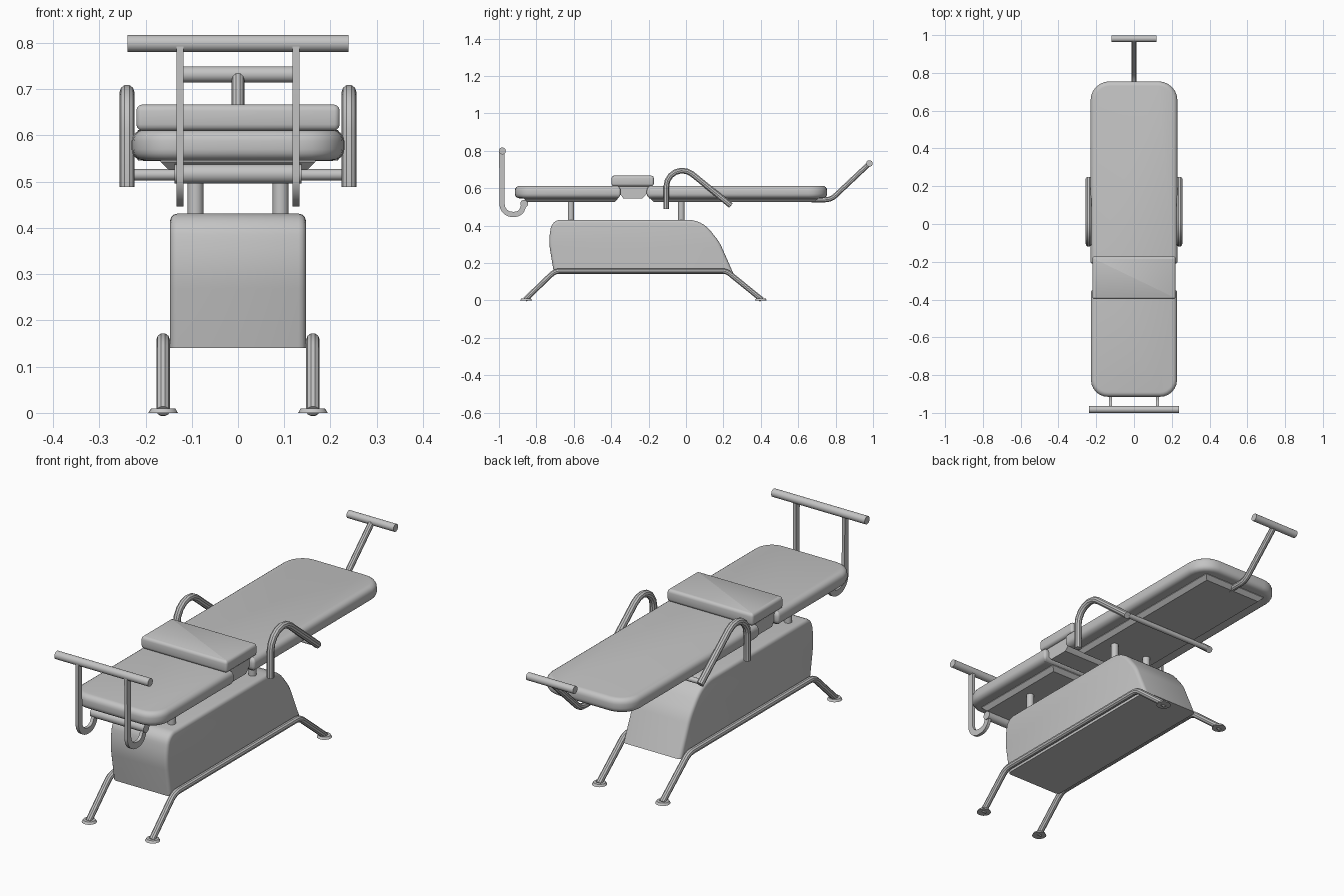
import bpy, bmesh, math
from mathutils import Vector

cube = bpy.data.objects.get("Cube")
if cube:
    bpy.data.objects.remove(cube, do_unlink=True)

# Single painted grey
grey = bpy.data.materials.new("plain grey")
grey.use_nodes = True
COLOUR = (0.55, 0.55, 0.55, 1)
grey.diffuse_color = COLOUR
grey.node_tree.nodes["Principled BSDF"].inputs["Base Color"].default_value = COLOUR


def finish(obj):
    obj.data.materials.clear()
    obj.data.materials.append(grey)
    bpy.ops.object.select_all(action='DESELECT')
    obj.select_set(True)
    bpy.context.view_layer.objects.active = obj
    bpy.ops.object.shade_smooth_by_angle(angle=math.radians(35))
    return obj


def fillet(points, closed=False, steps=6):
    """Round the corners of a 2D path given as (u, v, radius)."""
    out, n = [], len(points)
    for i, (u, v, r) in enumerate(points):
        p = Vector((u, v))
        if r == 0 or (not closed and i in (0, n - 1)):
            out.append(p)
            continue
        a = (Vector(points[i - 1][:2]) - p).normalized()
        b = (Vector(points[(i + 1) % n][:2]) - p).normalized()
        half = a.angle(b) / 2
        reach = r / math.tan(half)
        centre = p + (a + b).normalized() * (r / math.sin(half))
        start = (p + a * reach - centre).normalized()
        end = (p + b * reach - centre).normalized()
        for k in range(steps + 1):
            out.append(centre + start.slerp(end, k / steps).normalized() * r)
    return out


def prism(name, outline, axis, lo, hi, bevel=0, segments=3, skip=lambda e: False):
    """Extrude an outline along x (u,v = y,z) or z (u,v = x,y), rounding its rims."""
    place = (lambda p, h: (h, p.x, p.y)) if axis == 'x' else (lambda p, h: (p.x, p.y, h))
    bm = bmesh.new()
    a = [bm.verts.new(place(p, lo)) for p in outline]
    b = [bm.verts.new(place(p, hi)) for p in outline]
    caps = [bm.faces.new(a), bm.faces.new(b)]
    n = len(a)
    for i in range(n):
        j = (i + 1) % n
        bm.faces.new((a[i], a[j], b[j], b[i]))
    bmesh.ops.recalc_face_normals(bm, faces=bm.faces)
    if bevel:
        rims = [e for f in caps for e in f.edges if not skip(e)]
        bmesh.ops.bevel(bm, geom=rims, offset=bevel, segments=segments,
                        profile=0.5, affect='EDGES')
    mesh = bpy.data.meshes.new(name)
    bm.to_mesh(mesh)
    bm.free()
    obj = bpy.data.objects.new(name, mesh)
    bpy.context.collection.objects.link(obj)
    return finish(obj)


def tube(name, x, points, radius):
    """Round tube following a path in the plane at x."""
    curve = bpy.data.curves.new(name, 'CURVE')
    curve.dimensions = '3D'
    curve.bevel_depth = radius
    curve.bevel_resolution = 3
    curve.use_fill_caps = True
    path = fillet(points)
    spline = curve.splines.new('POLY')
    spline.points.add(len(path) - 1)
    for sp, p in zip(spline.points, path):
        sp.co = (x, p.x, p.y, 1)
    obj = bpy.data.objects.new(name, curve)
    bpy.context.collection.objects.link(obj)
    bpy.ops.object.select_all(action='DESELECT')
    obj.select_set(True)
    bpy.context.view_layer.objects.active = obj
    bpy.ops.object.convert(target='MESH')
    return finish(bpy.context.view_layer.objects.active)


def cylinder(name, location, r1, length, r2=None, along_x=False):
    bpy.ops.mesh.primitive_cone_add(
        vertices=20, radius1=r1, radius2=r1 if r2 is None else r2, depth=length,
        location=location, rotation=(0, math.pi / 2 if along_x else 0, 0))
    obj = bpy.context.object
    obj.name = name
    return finish(obj)


def pad_outline(w, y0, y1, r0, r1):
    return fillet([(-w, y0, r0), (w, y0, r0), (w, y1, r1), (-w, y1, r1)], True)


# Base housing with softened rims, sharp along the floor edge
housing = fillet([(-0.705, 0.14, 0), (-0.735, 0.32, 0.3), (-0.715, 0.431, 0.055),
                  (0.085, 0.431, 0.16), (0.18, 0.31, 0.25), (0.255, 0.14, 0)], True)
prism("base_housing", housing, 'x', -0.147, 0.147, 0.016, 3,
      lambda e: all(v.co.z < 0.145 for v in e.verts))

# Cushions and the boards under them
prism("front_cushion", pad_outline(0.228, -0.915, -0.35, 0.09, 0.012),
      'z', 0.546, 0.612, 0.024, 4)
prism("rear_cushion", pad_outline(0.23, -0.21, 0.755, 0.012, 0.1),
      'z', 0.546, 0.612, 0.024, 4)
prism("middle_cushion", pad_outline(0.22, -0.398, -0.172, 0.012, 0.012),
      'z', 0.610, 0.667, 0.014, 3)
prism("middle_cushion_base",
      [Vector(p) for p in ((-0.372, 0.615), (-0.36, 0.58), (-0.335, 0.545),
                           (-0.235, 0.545), (-0.20, 0.58), (-0.188, 0.615))],
      'x', -0.205, 0.205)
for name, y0, y1 in (("front_board", -0.865, -0.365), ("rear_board", -0.19, 0.705)):
    prism(name, pad_outline(0.168, y0, y1, 0, 0), 'z', 0.525, 0.56, 0.018, 1,
          lambda e: e.verts[0].co.z > 0.55)

# Lift posts, feet, floor rails, arm rests and hooks on both sides
hook = fillet([(-0.985, 0.80, 0), (-0.983, 0.46, 0.055), (-0.885, 0.46, 0.045),
               (-0.865, 0.515, 0)], steps=8)
left, right = [], []
for i, p in enumerate(hook):
    d = (hook[min(i + 1, len(hook) - 1)] - hook[max(i - 1, 0)]).normalized()
    side = Vector((-d.y, d.x)) * 0.014
    left.append(p + side)
    right.append(p - side)

for label, s in (("left", 1), ("right", -1)):
    for end, y in (("front", -0.615), ("rear", -0.025)):
        cylinder(f"{end}_{label}_post", (s * 0.092, y, 0.48), 0.017, 0.11)
    for end, y in (("front", -0.855), ("rear", 0.40)):
        cylinder(f"{end}_{label}_foot", (s * 0.162, y, 0.005), 0.032, 0.01, 0.026)
    tube(f"{label}_floor_rail", s * 0.162,
         [(-0.86, 0.004, 0), (-0.70, 0.158, 0.08), (0.215, 0.158, 0.08),
          (0.405, 0.004, 0)], 0.0145)
    tube(f"{label}_arm_rest", s * 0.24,
         [(-0.105, 0.488, 0), (-0.105, 0.788, 0.085), (0.24, 0.507, 0)], 0.016)
    prism(f"{label}_hook", left + right[::-1], 'x', s * 0.125 - 0.0075, s * 0.125 + 0.0075)

# Cross bars
cylinder("front_push_bar", (0, -0.982, 0.799), 0.0185, 0.478, along_x=True)
cylinder("hook_cross_bar", (0, -0.865, 0.517), 0.021, 0.275, along_x=True)
cylinder("arm_rest_cross_bar", (0, 0.232, 0.515), 0.012, 0.46, along_x=True)

# Rear handle
tube("rear_handle_stem", 0,
     [(0.67, 0.538, 0), (0.775, 0.538, 0.08), (0.982, 0.733, 0)], 0.014)
cylinder("rear_handle_grip", (0, 0.981, 0.732), 0.0175, 0.24, along_x=True)
